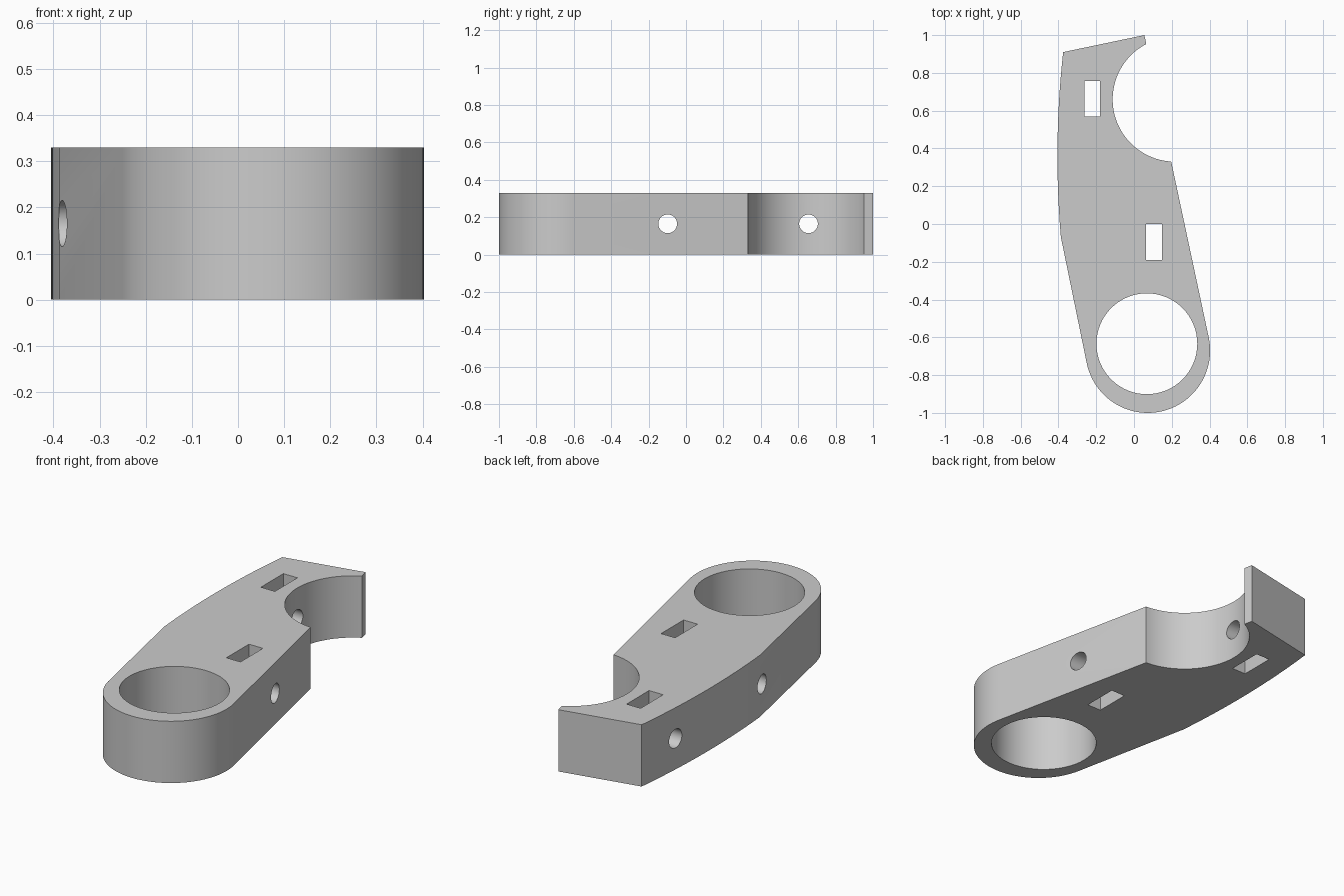
import bpy, bmesh
from math import radians, cos, sin, atan2, hypot, pi
from mathutils import Vector, Matrix

cube = bpy.data.objects.get("Cube")
if cube:
    bpy.data.objects.remove(cube, do_unlink=True)

HEIGHT = 0.33


def arc(cx, cy, r, a0, a1, n):
    """Points along a circular arc, angles in radians."""
    return [(cx + r * cos(a0 + (a1 - a0) * i / n),
             cy + r * sin(a0 + (a1 - a0) * i / n)) for i in range(n + 1)]


def bulge(p0, p1, sag, n):
    """Shallow arc from p0 to p1, bowed to the left of its direction."""
    p0, p1 = Vector(p0), Vector(p1)
    d = p1 - p0
    side = Vector((-d.y, d.x)).normalized()
    return [tuple(p0 + d * (i / n) + side * sag * 4 * (i / n) * (1 - i / n))
            for i in range(n + 1)]


def make_object(name, bm):
    bmesh.ops.recalc_face_normals(bm, faces=bm.faces)
    mesh = bpy.data.meshes.new(name)
    bm.to_mesh(mesh)
    bm.free()
    obj = bpy.data.objects.new(name, mesh)
    bpy.context.collection.objects.link(obj)
    return obj


def cut(target, bm):
    """Subtract a solid from the target and remove the cutter."""
    cutter = make_object("cutter", bm)
    cutter.hide_render = True
    mod = target.modifiers.new("cut", "BOOLEAN")
    mod.operation, mod.solver, mod.object = "DIFFERENCE", "EXACT", cutter
    bpy.context.view_layer.objects.active = target
    bpy.ops.object.modifier_apply(modifier=mod.name)
    bpy.data.objects.remove(cutter, do_unlink=True)


def cylinder(centre, r, length, rot=Matrix(), n=64):
    bm = bmesh.new()
    bmesh.ops.create_cone(bm, cap_ends=True, segments=n, radius1=r, radius2=r,
                          depth=length, matrix=Matrix.Translation(centre) @ rot)
    return bm


def box(centre, size):
    bm = bmesh.new()
    bmesh.ops.create_cube(bm, size=1, matrix=Matrix.Translation(centre)
                          @ Matrix.Diagonal((*size, 1)))
    return bm


# Arm outline: rounded end, open cradle, pointed tip, bowed back
tilt = radians(11.9)
outline = arc(0.073, -0.67, 0.33, pi + tilt, 2 * pi + tilt, 48)
cx, cy, r = 0.217, 0.66, 0.33
outline += arc(cx, cy, r, atan2(-0.329, -0.02) + 2 * pi, atan2(0.293, -0.152), 48)
outline += [(0.055, 1.0)]
outline += bulge((-0.375, 0.91), (-0.387, -0.07), -0.024, 20)

bm = bmesh.new()
face = bm.faces.new([bm.verts.new((x, y, 0)) for x, y in outline])
top = bmesh.ops.extrude_face_region(bm, geom=[face])["geom"]
bmesh.ops.translate(bm, vec=(0, 0, HEIGHT),
                    verts=[v for v in top if isinstance(v, bmesh.types.BMVert)])
arm = make_object("clamp_arm", bm)

# Large bore, tie slots and cross holes
mid = HEIGHT / 2
cut(arm, cylinder((0.068, -0.634, mid), 0.267, 1))
for x, y in ((-0.221, 0.663), (0.106, -0.095)):
    cut(arm, box((x, y, mid), (0.083, 0.19, 1)))
for y in (-0.098, 0.655):
    cut(arm, cylinder((0, y, mid), 0.05, 2, Matrix.Rotation(pi / 2, 4, "Y"), 40))

# Plain grey finish
grey = bpy.data.materials.new("plain grey")
grey.use_nodes = True
colour = (0.6, 0.6, 0.6, 1)
grey.diffuse_color = colour
grey.node_tree.nodes["Principled BSDF"].inputs["Base Color"].default_value = colour
arm.data.materials.clear()
arm.data.materials.append(grey)

bpy.ops.object.select_all(action="DESELECT")
arm.select_set(True)
bpy.context.view_layer.objects.active = arm
bpy.ops.object.shade_smooth_by_angle(angle=radians(30))
